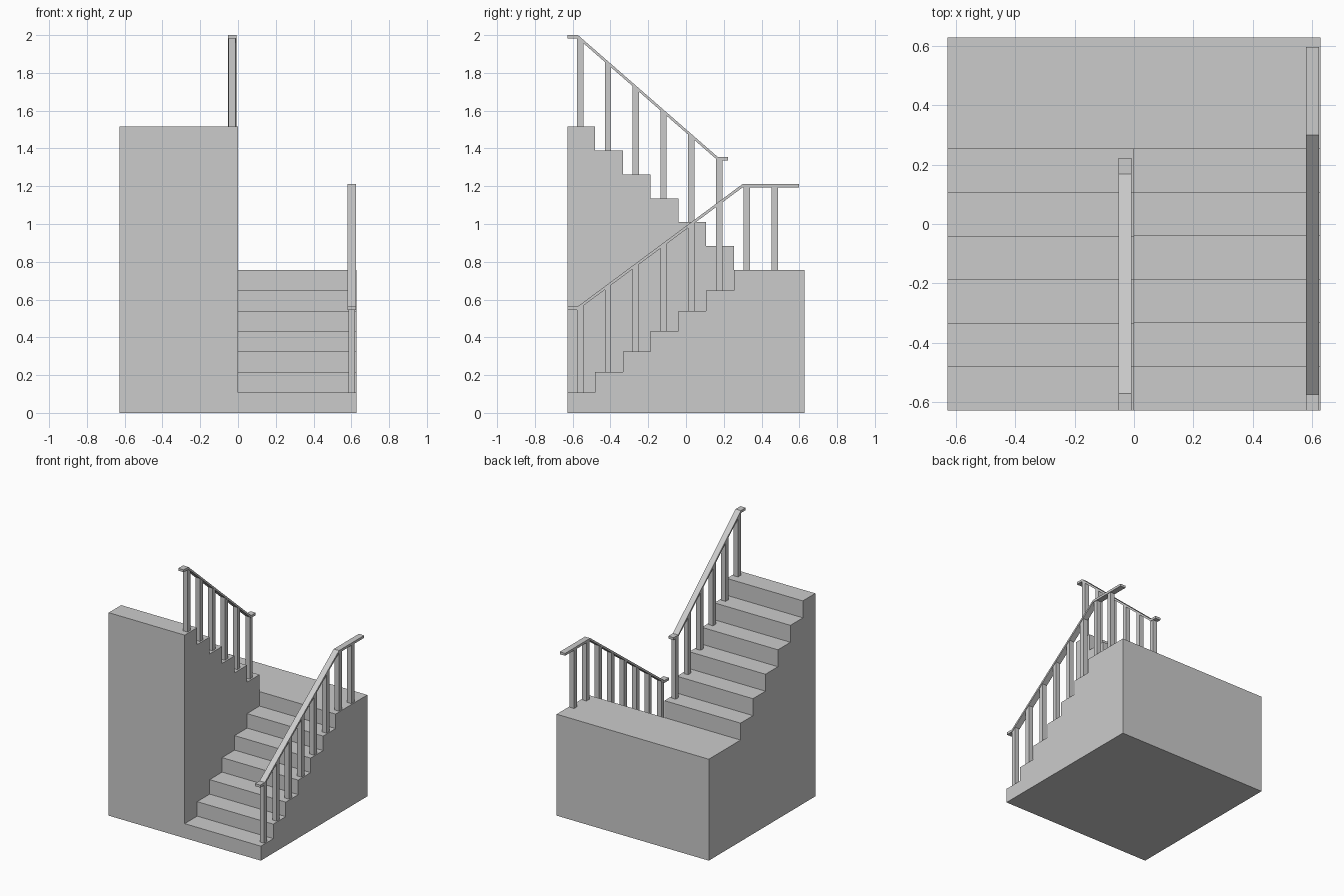
import bpy
import bmesh

cube = bpy.data.objects.get("Cube")
if cube:
    bpy.data.objects.remove(cube)

HALF = 0.628      # half of the square footprint
TREAD = 0.147     # depth of one step
LANDING = 0.757   # height of the landing
TOP = 1.515       # height of the upper floor
FIRST = -0.481    # y of the riser nearest the front

grey = bpy.data.materials.new("plain grey")
grey.use_nodes = True
grey.diffuse_color = (0.6, 0.6, 0.6, 1)
grey.node_tree.nodes["Principled BSDF"].inputs["Base Color"].default_value = (0.6, 0.6, 0.6, 1)


def extrude_profiles(name, profiles, x0, x1):
    """Extrude closed (y, z) outlines from x0 to x1 as one object."""
    bm = bmesh.new()
    for outline in profiles:
        face = bm.faces.new([bm.verts.new((x0, y, z)) for y, z in outline])
        new = bmesh.ops.extrude_face_region(bm, geom=[face])["geom"]
        verts = [v for v in new if isinstance(v, bmesh.types.BMVert)]
        bmesh.ops.translate(bm, verts=verts, vec=(x1 - x0, 0, 0))
    bmesh.ops.recalc_face_normals(bm, faces=bm.faces)
    mesh = bpy.data.meshes.new(name)
    bm.to_mesh(mesh)
    bm.free()
    mesh.materials.append(grey)
    obj = bpy.data.objects.new(name, mesh)
    bpy.context.collection.objects.link(obj)
    return obj


def stair_outline(heights):
    """Side outline of a solid flight, tread heights listed front to back."""
    pts = [(HALF, 0), (-HALF, 0)]
    y = -HALF
    for i, z in enumerate(heights):
        end = HALF if i == len(heights) - 1 else FIRST + i * TREAD
        pts += [(y, z), (end, z)]
        y = end
    return pts


lower_heights = [LANDING * (i + 1) / 7 for i in range(7)]
upper_heights = [TOP - (TOP - LANDING) * i / 6 for i in range(7)]

# Solid staircase: lower flight and landing, joined with the upper flight
stairs = extrude_profiles("staircase", [stair_outline(lower_heights)], -HALF, HALF)
upper = extrude_profiles("upper_flight", [stair_outline(upper_heights)], -HALF, 0)
join = stairs.modifiers.new("join", "BOOLEAN")
join.operation = "UNION"
join.solver = "EXACT"
join.object = upper
bpy.context.view_layer.objects.active = stairs
bpy.ops.object.modifier_apply(modifier=join.name)
bpy.data.objects.remove(upper)

# Merge the coplanar pieces left by the join
bm = bmesh.new()
bm.from_mesh(stairs.data)
bmesh.ops.remove_doubles(bm, verts=bm.verts, dist=0.0005)
bmesh.ops.dissolve_limit(bm, angle_limit=0.01, verts=bm.verts, edges=bm.edges)
bm.to_mesh(stairs.data)
bm.free()


def rail_height(path, y):
    """Height of the handrail's top at y."""
    for (ya, za), (yb, zb) in zip(path, path[1:]):
        if y <= yb:
            return za + (zb - za) * (y - ya) / (yb - ya)
    return path[-1][1]


def railing(side, path, heights, count, x, thick=0.018):
    """Bent flat handrail with one baluster standing on each tread."""
    under = [(y, z - thick) for y, z in reversed(path)]
    extrude_profiles(side + "_handrail", [path + under], x - 0.022, x + 0.022)
    posts = []
    for i in range(count):
        y = -0.56 + i * TREAD
        a, b = y - 0.017, y + 0.017
        base = heights[min(i, len(heights) - 1)]
        posts.append([(a, base), (b, base),
                      (b, rail_height(path, b) - thick * 0.8),
                      (a, rail_height(path, a) - thick * 0.8)])
    extrude_profiles(side + "_balusters", posts, x - 0.018, x + 0.018)


# Railings on the open side of each flight
railing("lower", [(-HALF, 0.562), (-0.575, 0.562), (0.3, 1.212), (0.597, 1.212)],
        lower_heights, 8, 0.602)
railing("upper", [(-HALF, 2.0), (-0.572, 2.0), (0.168, 1.355), (0.222, 1.355)],
        upper_heights, 6, -0.031)
